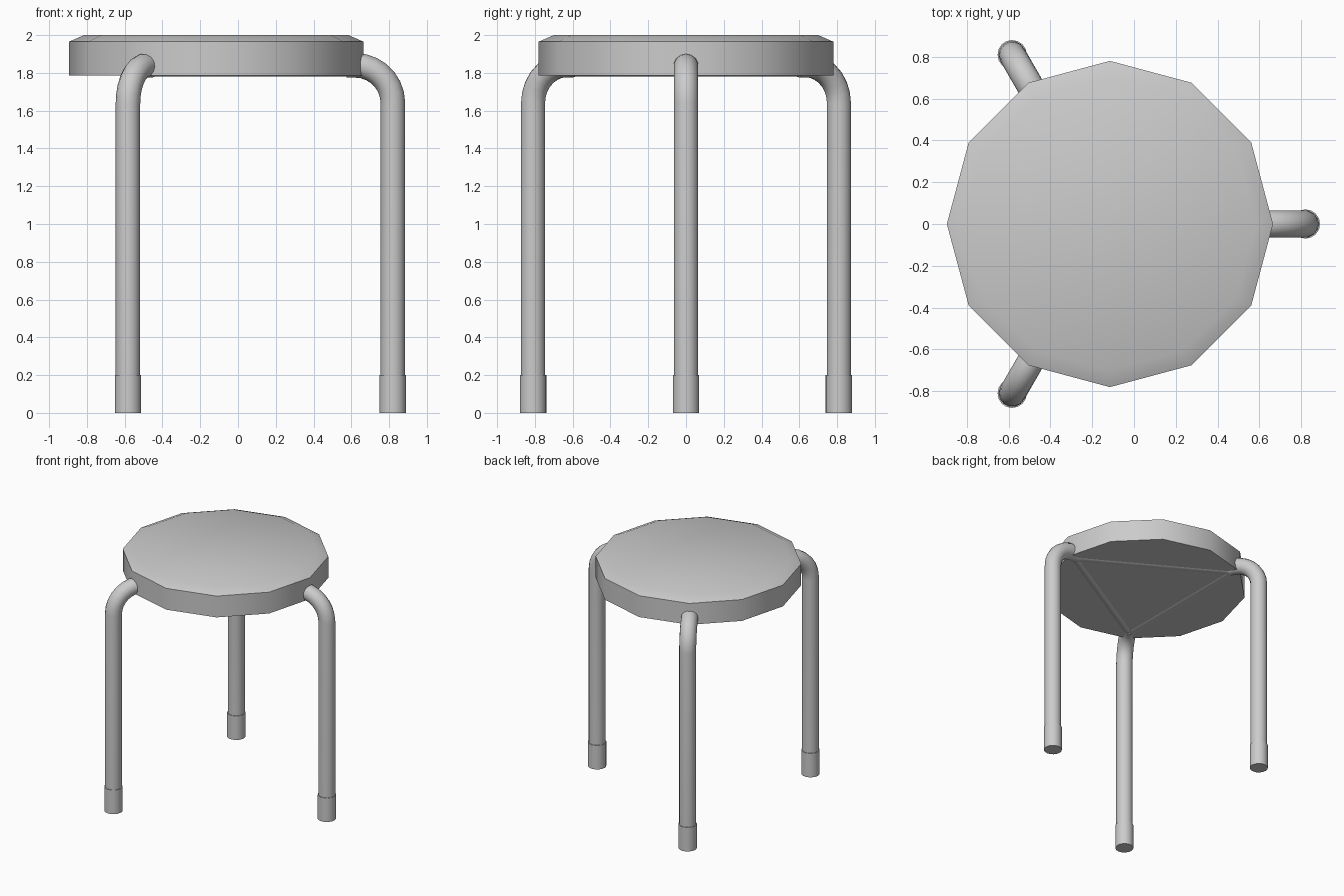
import bpy, bmesh
from math import sin, cos, pi, radians

if "Cube" in bpy.data.objects:
    bpy.data.objects.remove(bpy.data.objects["Cube"])

CX = -0.115          # seat axis, offset so the whole model is centred
ANGLES = [0, 2 * pi / 3, 4 * pi / 3]


def smooth(obj, angle):
    bpy.ops.object.select_all(action='DESELECT')
    obj.select_set(True)
    bpy.context.view_layer.objects.active = obj
    bpy.ops.object.shade_smooth_by_angle(angle=radians(angle))


def lathe(name, profile, x, y, sides, angle):
    """Closed round part from (radius, z) rings, bottom to top."""
    bm = bmesh.new()
    rings = [[bm.verts.new((x + r * cos(2 * pi * i / sides),
                            y + r * sin(2 * pi * i / sides), z))
              for i in range(sides)] for r, z in profile]
    for a, b in zip(rings, rings[1:]):
        for i in range(sides):
            j = (i + 1) % sides
            bm.faces.new((a[i], a[j], b[j], b[i]))
    bm.faces.new(rings[0][::-1])
    bm.faces.new(rings[-1])
    mesh = bpy.data.meshes.new(name)
    bm.to_mesh(mesh)
    bm.free()
    obj = bpy.data.objects.new(name, mesh)
    bpy.context.collection.objects.link(obj)
    smooth(obj, angle)
    return obj


def tube(name, points, radius):
    """Capped round tube along a path."""
    curve = bpy.data.curves.new(name, 'CURVE')
    curve.dimensions = '3D'
    curve.bevel_depth = radius
    curve.bevel_resolution = 5
    curve.use_fill_caps = True
    spline = curve.splines.new('POLY')
    spline.points.add(len(points) - 1)
    for p, co in zip(spline.points, points):
        p.co = (*co, 1)
    obj = bpy.data.objects.new(name, curve)
    bpy.context.collection.objects.link(obj)
    bpy.ops.object.select_all(action='DESELECT')
    obj.select_set(True)
    bpy.context.view_layer.objects.active = obj
    bpy.ops.object.convert(target='MESH')
    smooth(bpy.context.object, 40)


def polar(r, a, z):
    return (CX + r * cos(a), r * sin(a), z)


# Twelve-sided seat with a softened top edge
lathe("seat", [(0.78, 1.787), (0.78, 1.965), (0.70, 2.0)], CX, 0, 12, 50)

# Bent legs with foot caps
for n, a in enumerate(ANGLES, 1):
    bend = [(0.735 + 0.2 * cos(t), 1.64 + 0.2 * sin(t))
            for t in (pi / 2 * k / 7 for k in range(8))]
    path = [(0.935, 0.1)] + bend + [(0.69, 1.84)]
    tube(f"leg_{n}", [polar(r, a, z) for r, z in path], 0.065)
    x, y, _ = polar(0.935, a, 0)
    lathe(f"foot_{n}", [(0.07, 0), (0.07, 0.2)], x, y, 16, 40)

# Triangle of rails under the seat, mostly sunk into it
for n, a in enumerate(ANGLES, 1):
    tube(f"rail_{n}", [polar(0.71, a, 1.842), polar(0.71, a + 2 * pi / 3, 1.842)], 0.062)
